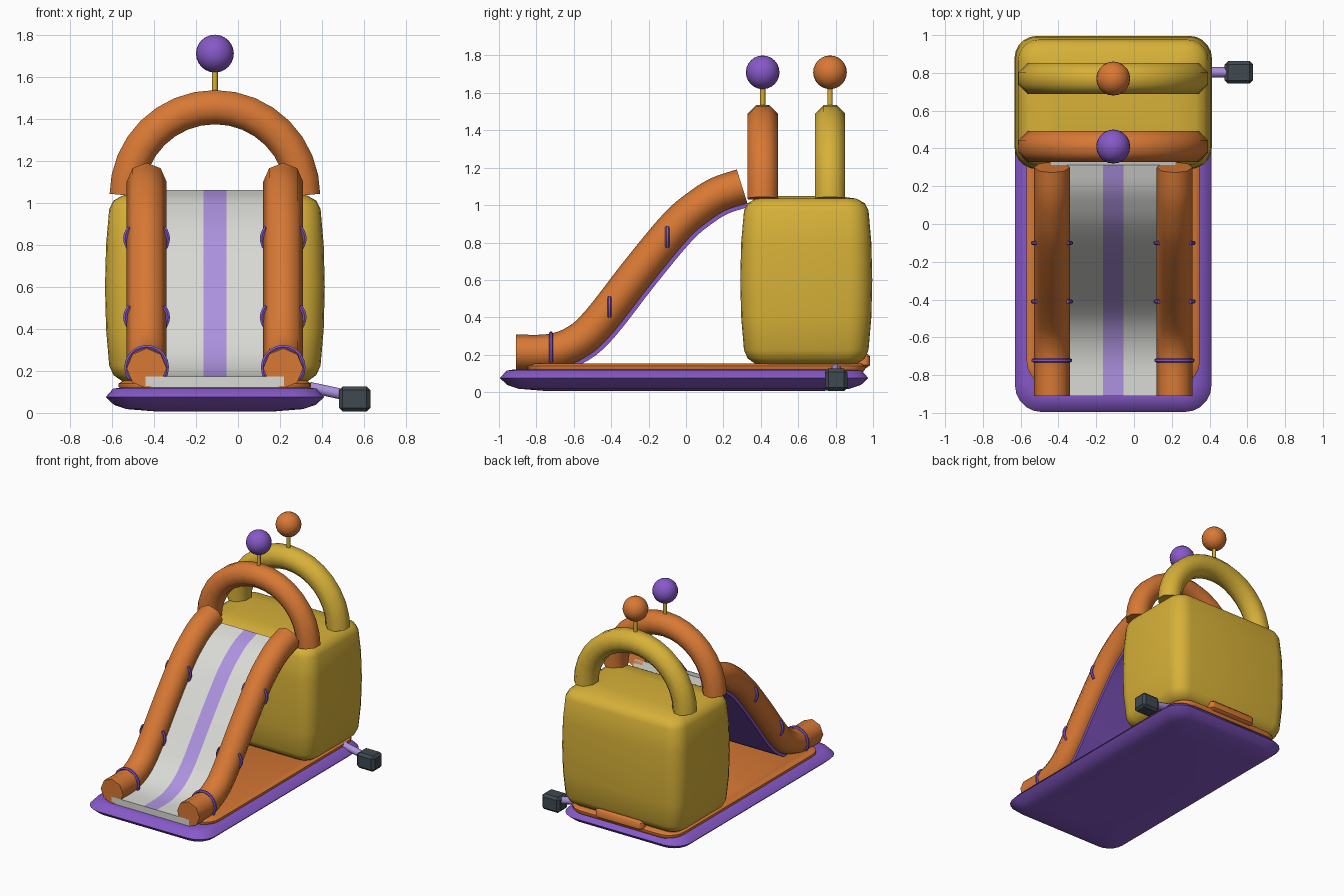
import bpy, bmesh, math
from mathutils import Vector

if "Cube" in bpy.data.objects:
    bpy.data.objects.remove(bpy.data.objects["Cube"], do_unlink=True)

CX = -0.11  # middle line of the inflatable


def material(name, rgb):
    m = bpy.data.materials.new(name)
    m.use_nodes = True
    m.diffuse_color = (*rgb, 1)
    for node in m.node_tree.nodes:
        if node.type == 'BSDF_PRINCIPLED':
            node.inputs["Base Color"].default_value = (*rgb, 1)
    return m


YELLOW = material("yellow", (0.68, 0.44, 0.04))
ORANGE = material("orange", (0.69, 0.19, 0.035))
PURPLE = material("purple", (0.24, 0.10, 0.58))
LAVENDER = material("lavender", (0.42, 0.29, 0.74))
GREY = material("light grey", (0.70, 0.70, 0.67))
DARK = material("dark grey", (0.05, 0.065, 0.08))


def finish(name, bm, mats, angle=50):
    bmesh.ops.recalc_face_normals(bm, faces=bm.faces)
    mesh = bpy.data.meshes.new(name)
    bm.to_mesh(mesh)
    bm.free()
    for m in mats:
        mesh.materials.append(m)
    ob = bpy.data.objects.new(name, mesh)
    bpy.context.collection.objects.link(ob)
    bpy.ops.object.select_all(action='DESELECT')
    ob.select_set(True)
    bpy.context.view_layer.objects.active = ob
    if angle:
        bpy.ops.object.shade_smooth_by_angle(angle=math.radians(angle))
    return ob


def bridge(bm, rings, edge_mats=None):
    """Join successive rings with quads and cap both ends."""
    n = len(rings[0])
    for a, b in zip(rings, rings[1:]):
        for i in range(n):
            j = (i + 1) % n
            f = bm.faces.new((a[i], a[j], b[j], b[i]))
            f.material_index = edge_mats[i] if edge_mats else 0
    bm.faces.new(rings[0])
    bm.faces.new(rings[-1])


def cushion(name, mat, centre, half, radius, levels):
    """Stack of rounded rectangles given as (inset, height)."""
    bm = bmesh.new()
    rings = []
    for inset, z in levels:
        hx, hy = half[0] - inset, half[1] - inset
        r = min(max(radius - inset * 0.5, 0.03), hx, hy)
        ring = []
        for k, (sx, sy) in enumerate(((1, 1), (-1, 1), (-1, -1), (1, -1))):
            for s in range(6):
                a = math.pi / 2 * (k + s / 5)
                ring.append(bm.verts.new((centre[0] + sx * (hx - r) + r * math.cos(a),
                                          centre[1] + sy * (hy - r) + r * math.sin(a), z)))
        rings.append(ring)
    bridge(bm, rings)
    return finish(name, bm, [mat])


def sweep(name, mats, path, normal, profile, edge_mats=None):
    """Sweep a cross-section along a planar path with the given plane normal."""
    bm = bmesh.new()
    normal = Vector(normal)
    path = [Vector(p) for p in path]
    rings = []
    for i, p in enumerate(path):
        t = (path[min(i + 1, len(path) - 1)] - path[max(i - 1, 0)]).normalized()
        up = normal.cross(t)
        rings.append([bm.verts.new(p + normal * u + up * v) for u, v in profile])
    bridge(bm, rings, edge_mats)
    return finish(name, bm, mats)


def circle(r, n=8, turn=0.0):
    return [(r * math.cos(math.tau * (i + turn) / n), r * math.sin(math.tau * (i + turn) / n))
            for i in range(n)]


def arc(centre, r, start, end, steps):
    """Arc in an upright plane facing the front."""
    angles = [math.radians(start + (end - start) * i / steps) for i in range(steps + 1)]
    return [(centre[0] + r * math.cos(a), centre[1], centre[2] + r * math.sin(a)) for a in angles]


def smooth_path(points, steps=4):
    """Catmull-Rom curve through (y, z) points."""
    pts = [Vector(p) for p in points]
    pts = [2 * pts[0] - pts[1]] + pts + [2 * pts[-1] - pts[-2]]
    out = []
    for a, b, c, d in zip(pts, pts[1:], pts[2:], pts[3:]):
        for s in range(steps):
            t = s / steps
            out.append(0.5 * (2 * b + (c - a) * t + (2 * a - 5 * b + 4 * c - d) * t * t
                              + (3 * b - a - 3 * c + d) * t ** 3))
    return out + [pts[-2]]


# Ground pad, floor mat and rear flap
cushion("ground_pad", PURPLE, (CX, -0.01), (0.52, 0.985), 0.14,
        [(0.25, 0.006), (0.1, 0.018), (0.04, 0.038), (0, 0.075), (0.035, 0.115), (0.08, 0.122)])
cushion("floor_mat", ORANGE, (CX, 0.055), (0.458, 0.905), 0.12,
        [(0.01, 0.11), (0, 0.125), (0, 0.14), (0.02, 0.153)])
cushion("rear_flap", ORANGE, (CX, 0.945), (0.2, 0.04), 0.03,
        [(0.02, 0.13), (0, 0.145), (0, 0.19), (0.015, 0.205)])

# Bulging tower block
cushion("tower_block", YELLOW, (CX, 0.643), (0.523, 0.353), 0.12,
        [(0.12, 0.145), (0.08, 0.152), (0.04, 0.18), (0.02, 0.225), (0.005, 0.4), (0, 0.6),
         (0.005, 0.8), (0.02, 0.97), (0.04, 1.01), (0.085, 1.035), (0.2, 1.05)])

# Arches, each with a pole and a ball
for label, y, arch_mat, ball_mat in (("front", 0.41, ORANGE, PURPLE), ("rear", 0.77, YELLOW, ORANGE)):
    sweep(label + "_arch", [arch_mat], arc((CX, y, 1.035), 0.42, 0, 180, 16), (0, 1, 0),
          circle(0.088, 8, 0.5))
    sweep(label + "_pole", [YELLOW], [(CX, y, 1.5), (CX, y, 1.65)], (1, 0, 0), circle(0.014))
    bm = bmesh.new()
    bmesh.ops.create_uvsphere(bm, u_segments=20, v_segments=12, radius=0.09)
    bmesh.ops.translate(bm, verts=bm.verts, vec=(CX, y, 1.71))
    finish(label + "_ball", bm, [ball_mat])

# Slide bed with a central stripe and a coloured underside
slope = smooth_path([(-0.91, 0.212), (-0.72, 0.217), (-0.58, 0.27), (-0.46, 0.38), (-0.25, 0.65),
                     (-0.05, 0.89), (0.08, 1.0), (0.18, 1.06), (0.3, 1.1)])
bed = [(-0.33, -0.04), (-0.055, -0.04), (0.055, -0.04), (0.33, -0.04),
       (0.33, -0.085), (0.33, -0.115), (-0.33, -0.115), (-0.33, -0.085)]
sweep("slide_bed", [GREY, LAVENDER, PURPLE], [(CX, y, z) for y, z in slope], (1, 0, 0), bed,
      [0, 1, 0, 0, 2, 2, 2, 0])

# Side tubes with ankle bands and grab handles
for label, x in (("right", CX - 0.325), ("left", CX + 0.325)):
    sweep(label + "_side_tube", [ORANGE], [(x, y, z) for y, z in slope], (1, 0, 0), circle(0.095))
    sweep(label + "_tube_band", [PURPLE], arc((x, -0.722, 0.217), 0.097, -35, 215, 14), (0, 1, 0),
          circle(0.011, 6))
    for place, y, z in (("lower", -0.41, 0.455), ("upper", -0.1, 0.83)):
        for side, s in (("inner", 1), ("outer", -1)):
            path = [(x + s * (0.082 + 0.02 * math.cos(t * math.pi / 6)), y, z + 0.018 * t)
                    for t in range(-3, 4)]
            sweep(f"{label}_{place}_{side}_handle", [PURPLE], path, (0, 1, 0), circle(0.011, 6))

# Air blower and its hose
bm = bmesh.new()
bmesh.ops.create_cube(bm, size=1)
bmesh.ops.scale(bm, verts=bm.verts, vec=(0.15, 0.12, 0.12))
bmesh.ops.translate(bm, verts=bm.verts, vec=(0.555, 0.803, 0.066))
bmesh.ops.bevel(bm, geom=bm.edges[:], offset=0.018, segments=1, affect='EDGES')
finish("blower", bm, [DARK], 0)
sweep("blower_hose", [LAVENDER], [(0.34, 0.803, 0.122), (0.5, 0.803, 0.088)], (0, 1, 0),
      circle(0.027, 10))
